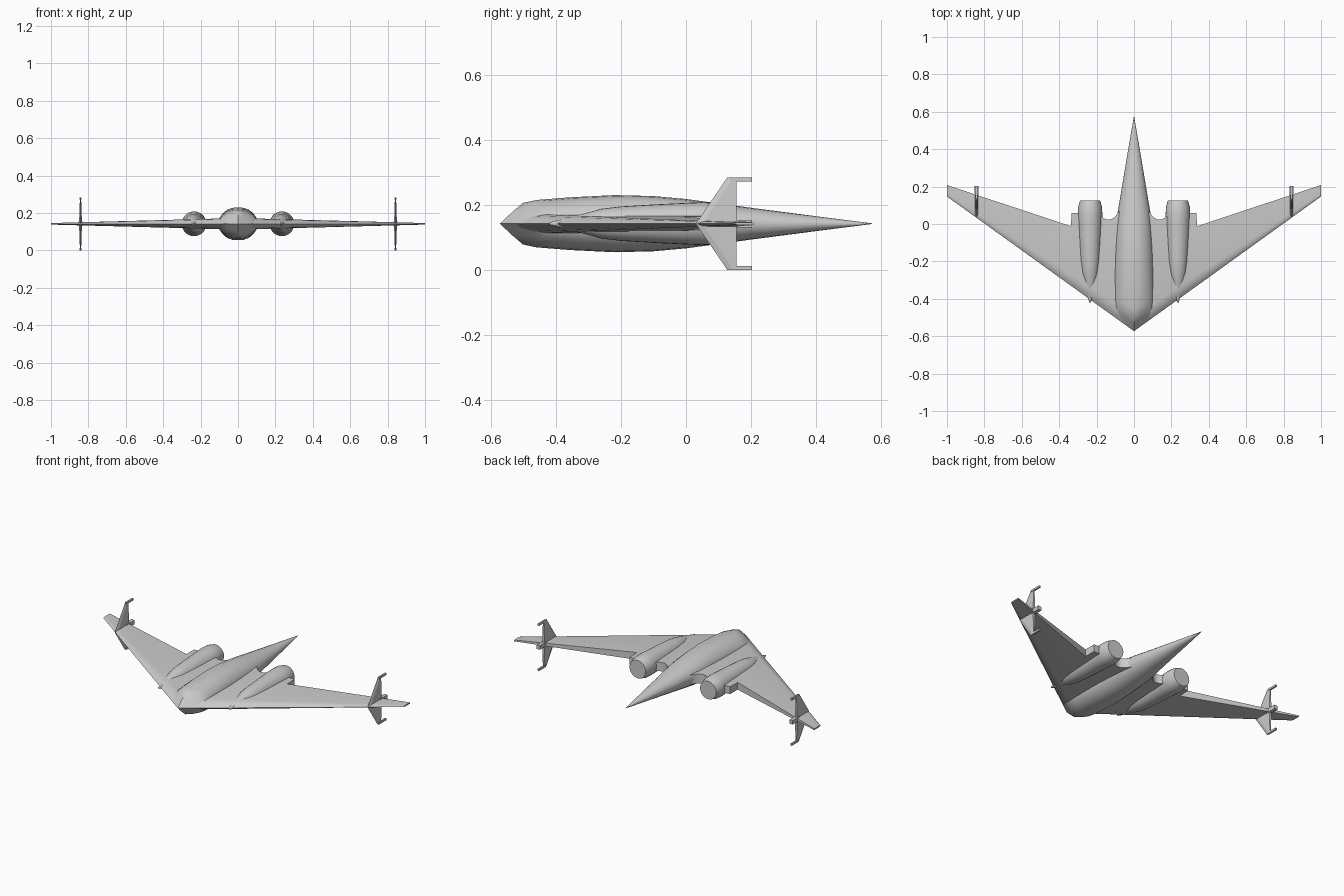
import bpy, bmesh, math

if "Cube" in bpy.data.objects:
    bpy.data.objects.remove(bpy.data.objects["Cube"])

ZC = 0.142          # height of the wing plane
NOSE = -0.573       # foremost point
SWEEP = 0.72        # leading edge slope

grey = bpy.data.materials.new("light_grey")
grey.diffuse_color = (0.6, 0.6, 0.6, 1)
grey.use_nodes = True
grey.node_tree.nodes["Principled BSDF"].inputs["Base Color"].default_value = grey.diffuse_color


def finish(name, bm, mirror=False, smooth=True, angle=32):
    bmesh.ops.remove_doubles(bm, verts=bm.verts, dist=1e-5)
    bmesh.ops.recalc_face_normals(bm, faces=bm.faces)
    me = bpy.data.meshes.new(name)
    bm.to_mesh(me)
    bm.free()
    me.materials.append(grey)
    ob = bpy.data.objects.new(name, me)
    bpy.context.collection.objects.link(ob)
    bpy.ops.object.select_all(action='DESELECT')
    ob.select_set(True)
    bpy.context.view_layer.objects.active = ob
    if mirror:
        m = ob.modifiers.new("mirror", 'MIRROR')
        m.use_axis = (True, False, False)
        m.use_mirror_merge = False
    if smooth:
        bpy.ops.object.shade_smooth_by_angle(angle=math.radians(angle))
    return ob


def loft(bm, rings, caps=True):
    vs = [[bm.verts.new(p) for p in r] for r in rings]
    n = len(rings[0])
    for a, b in zip(vs, vs[1:]):
        for i in range(n):
            j = (i + 1) % n
            bm.faces.new((a[i], a[j], b[j], b[i]))
    if caps:
        bm.faces.new(vs[0])
        bm.faces.new(vs[-1])


# Fuselage: swept blunt nose, blended body, long pointed tail cone
section = [(1.0, 0), (0.975, 0.32), (0.82, 0.6), (0.58, 0.85), (0.3, 0.97), (0, 1)]
circle = [(math.cos(i * math.pi / 10), math.sin(i * math.pi / 10)) for i in range(6)]


def body_ring(y, w, h, sweep, blend):
    q = [(a[0] * (1 - blend) + b[0] * blend, a[1] * (1 - blend) + b[1] * blend)
         for a, b in zip(section, circle)]
    q = q + [(-x, z) for x, z in q[-2::-1]]
    q = q + [(x, -z) for x, z in q[-2:0:-1]]
    return [(x * w, y + sweep * abs(x) * w, ZC + z * h) for x, z in q]


stations = [  # y, half width, half height, sweep, blend to round
    (NOSE, 0.108, 0.0005, SWEEP, 0), (-0.535, 0.108, 0.036, SWEEP, 0),
    (-0.502, 0.107, 0.064, SWEEP, 0), (-0.46, 0.106, 0.073, SWEEP, 0),
    (-0.36, 0.105, 0.081, 0.5, 0), (-0.22, 0.103, 0.088, 0.2, 0.1),
    (-0.1, 0.099, 0.085, 0, 0.4), (0.0, 0.094, 0.076, 0, 0.8),
    (0.06, 0.088, 0.068, 0, 1), (0.2, 0.064, 0.049, 0, 1),
    (0.4, 0.031, 0.023, 0, 1), (0.573, 0.001, 0.001, 0, 1)]
bm = bmesh.new()
loft(bm, [body_ring(*s) for s in stations])
finish("fuselage", bm, angle=38)

# Wings: tapered slabs with rounded leading edge, blunt scooped trailing edge
trailing = [(0.0, 0.0), (0.08, 0.068), (0.092, 0.05), (0.107, 0.034), (0.125, 0.024),
            (0.142, 0.023), (0.16, 0.03), (0.18, 0.045), (0.294, 0.06),
            (0.335, 0.06), (0.336, -0.012), (1.0, 0.208)]
edge = [(0, 0), (0.02, 0.45), (0.045, 0.82), (0.08, 1)]


def wing_ring(x, yt):
    t = 0.031 - 0.027 * x
    k = 1 - 0.78 * x
    y0 = NOSE + SWEEP * x
    up = [(x, y0 + d * k, ZC + h * t) for d, h in edge] + [(x, yt, ZC + t)]
    low = [(x, y, 2 * ZC - z) for x, y, z in up[:0:-1]]
    return up + low


bm = bmesh.new()
loft(bm, [wing_ring(*s) for s in trailing])
finish("wings", bm, mirror=True, angle=35)

# Engine nacelles: lathed bodies with flat ends
profile = [(-0.42, 0.004), (-0.36, 0.02), (-0.31, 0.032), (-0.26, 0.046), (-0.2, 0.053),
           (-0.1, 0.059), (0.0, 0.064), (0.05, 0.066), (0.09, 0.064), (0.125, 0.054)]
N = 28
bm = bmesh.new()
loft(bm, [[(0.235 + r * math.cos(2 * math.pi * i / N), y,
            ZC + r * math.sin(2 * math.pi * i / N)) for i in range(N)] for y, r in profile])
finish("engine_nacelles", bm, mirror=True)

# Tail fins near the wing tips, above and below the wing
FX = 0.842
bm = bmesh.new()
loft(bm, [[(FX, y0, ZC + z), (FX + t, y0 + 0.02, ZC + z), (FX + t, 0.155, ZC + z),
           (FX - t, 0.155, ZC + z), (FX - t, y0 + 0.02, ZC + z)]
          for z, y0, t in ((-0.142, 0.127, 0.003), (0, 0.03, 0.008), (0.142, 0.127, 0.003))])
finish("wingtip_fins", bm, mirror=True, smooth=False)

# Rear-pointing bars at the fin ends and fin middle
bm = bmesh.new()
for z, h, t in ((-0.136, 0.006, 0.005), (0, 0.012, 0.011), (0.136, 0.006, 0.005)):
    loft(bm, [[(FX - t, y, ZC + z - h), (FX + t, y, ZC + z - h),
               (FX + t, y, ZC + z + h), (FX - t, y, ZC + z + h)] for y in (0.135, 0.203)])
finish("fin_bars", bm, mirror=True, smooth=False)
